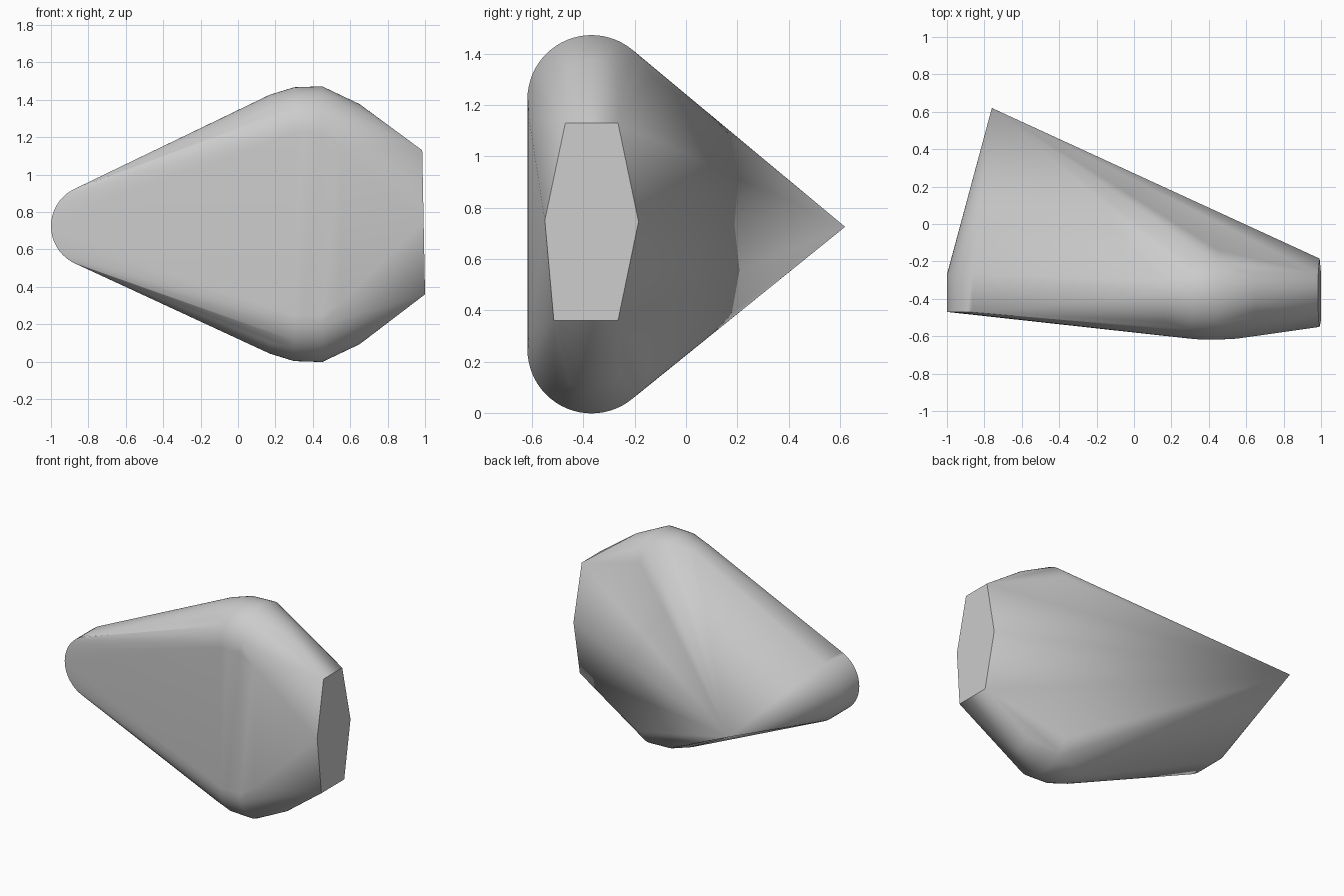
import bpy, bmesh
from math import sin, cos, pi, radians

cube = bpy.data.objects.get("Cube")
if cube:
    bpy.data.objects.remove(cube, do_unlink=True)

stone = bpy.data.materials.new("pale grey stone")
stone.use_nodes = True
grey = (0.6, 0.6, 0.6, 1)
stone.diffuse_color = grey
stone.node_tree.nodes["Principled BSDF"].inputs["Base Color"].default_value = grey

MID = 0.735
points = []

# Pointed back tip
points.append((-0.76, 0.62, 0.725))

# Rounded narrow end: a short half-cylinder running front to back
for i in range(25):
    a = pi / 2 + pi * i / 24
    for y in (-0.47, -0.27):
        points.append((-0.78 + 0.22 * cos(a), y, 0.725 + 0.22 * sin(a)))

# Rounded shoulders, top and bottom: (x, radius) of rings around x
for x, r in ((0.17, 0.205), (0.30, 0.245), (0.45, 0.25), (0.65, 0.155)):
    for side in (1, -1):
        for i in range(33):
            a = pi * i / 32
            points.append((x, -0.368 + r * cos(a), MID + side * (0.487 + r * sin(a))))

# Front flat of the shoulders
for side in (1, -1):
    points.append((0.35, -0.617, MID + side * 0.49))
    points.append((0.55, -0.613, MID + side * 0.42))

# Cut six-sided end
for y, z in ((-0.47, 1.13), (-0.265, 1.13), (-0.185, 0.745),
             (-0.265, 0.36), (-0.515, 0.36), (-0.55, 0.75)):
    points.append((1 - 0.0195 * (z - 0.36), y, z))

# Wrap everything in one convex skin
bm = bmesh.new()
for p in points:
    bm.verts.new(p)
hull = bmesh.ops.convex_hull(bm, input=bm.verts)
loose = [v for v in bm.verts if not v.link_faces]
bmesh.ops.delete(bm, geom=loose, context='VERTS')
bmesh.ops.dissolve_limit(bm, angle_limit=radians(0.3), verts=bm.verts, edges=bm.edges)
bmesh.ops.recalc_face_normals(bm, faces=bm.faces)

mesh = bpy.data.meshes.new("faceted_stone")
bm.to_mesh(mesh)
bm.free()
mesh.materials.append(stone)
body = bpy.data.objects.new("faceted_stone", mesh)
bpy.context.collection.objects.link(body)

bpy.ops.object.select_all(action='DESELECT')
body.select_set(True)
bpy.context.view_layer.objects.active = body
bpy.ops.object.shade_smooth_by_angle(angle=radians(40))
